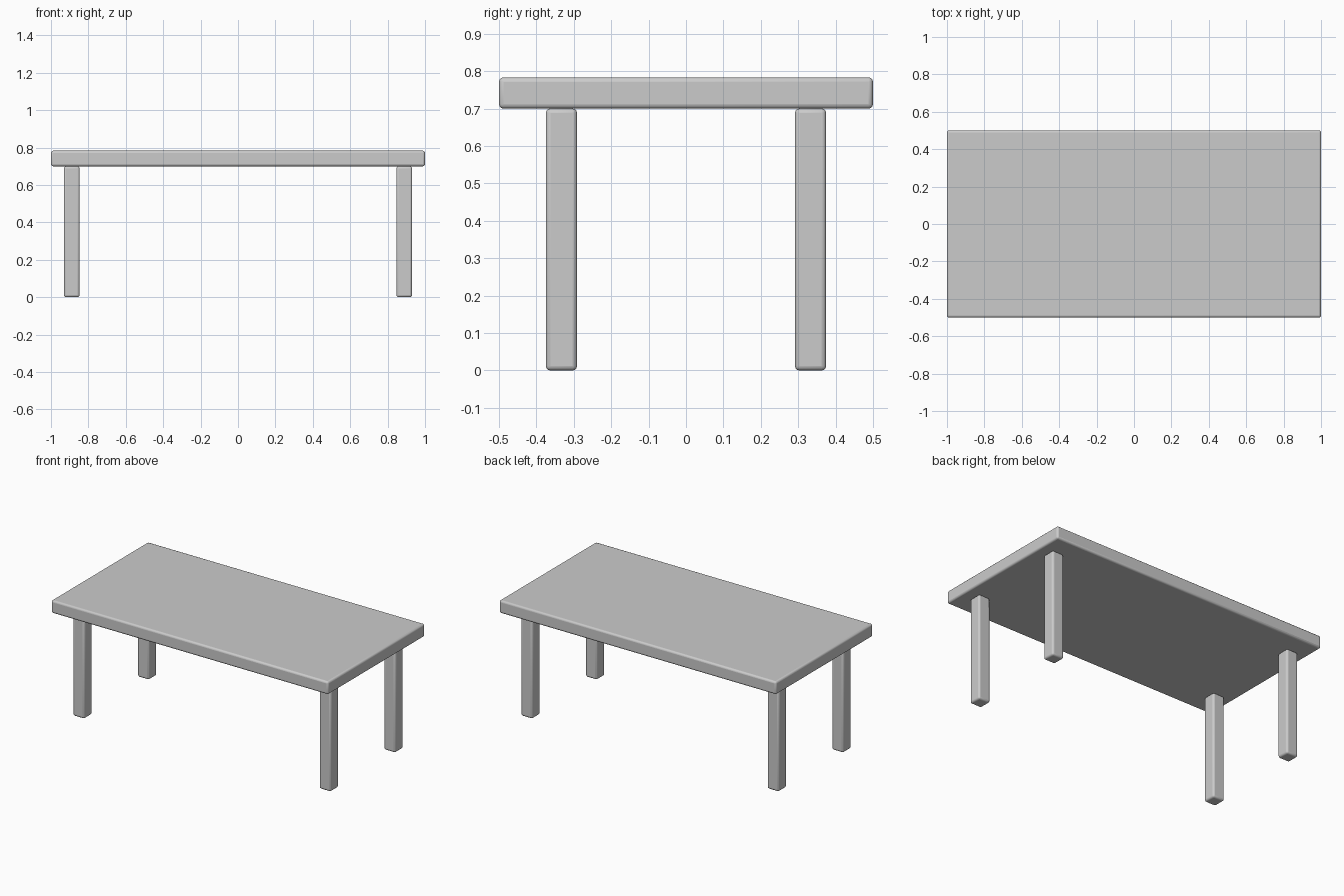
import bpy
from math import radians

if "Cube" in bpy.data.objects:
    bpy.data.objects.remove(bpy.data.objects["Cube"])


def rounded_box(name, center, size, radius):
    bpy.ops.mesh.primitive_cube_add(size=1, location=center)
    obj = bpy.context.object
    obj.name = name
    obj.scale = size
    bpy.ops.object.transform_apply(location=False, rotation=False, scale=True)
    bevel = obj.modifiers.new("soft_edges", 'BEVEL')
    bevel.width = radius
    bevel.segments = 3
    bpy.ops.object.shade_smooth_by_angle(angle=radians(40))
    return obj


TOP_THICK = 0.0835
LEG_HEIGHT = 0.70
LEG_WIDTH = 0.0835

# Tabletop slab
rounded_box("tabletop", (0, 0, LEG_HEIGHT + TOP_THICK / 2), (2, 1, TOP_THICK), 0.012)

# Four square legs, inset from the corners
for side, sx in (("left", -1), ("right", 1)):
    for end, sy in (("front", -1), ("back", 1)):
        rounded_box(f"{end}_{side}_leg", (sx * 0.889, sy * 0.333, LEG_HEIGHT / 2),
                    (LEG_WIDTH, LEG_WIDTH, LEG_HEIGHT), 0.012)
